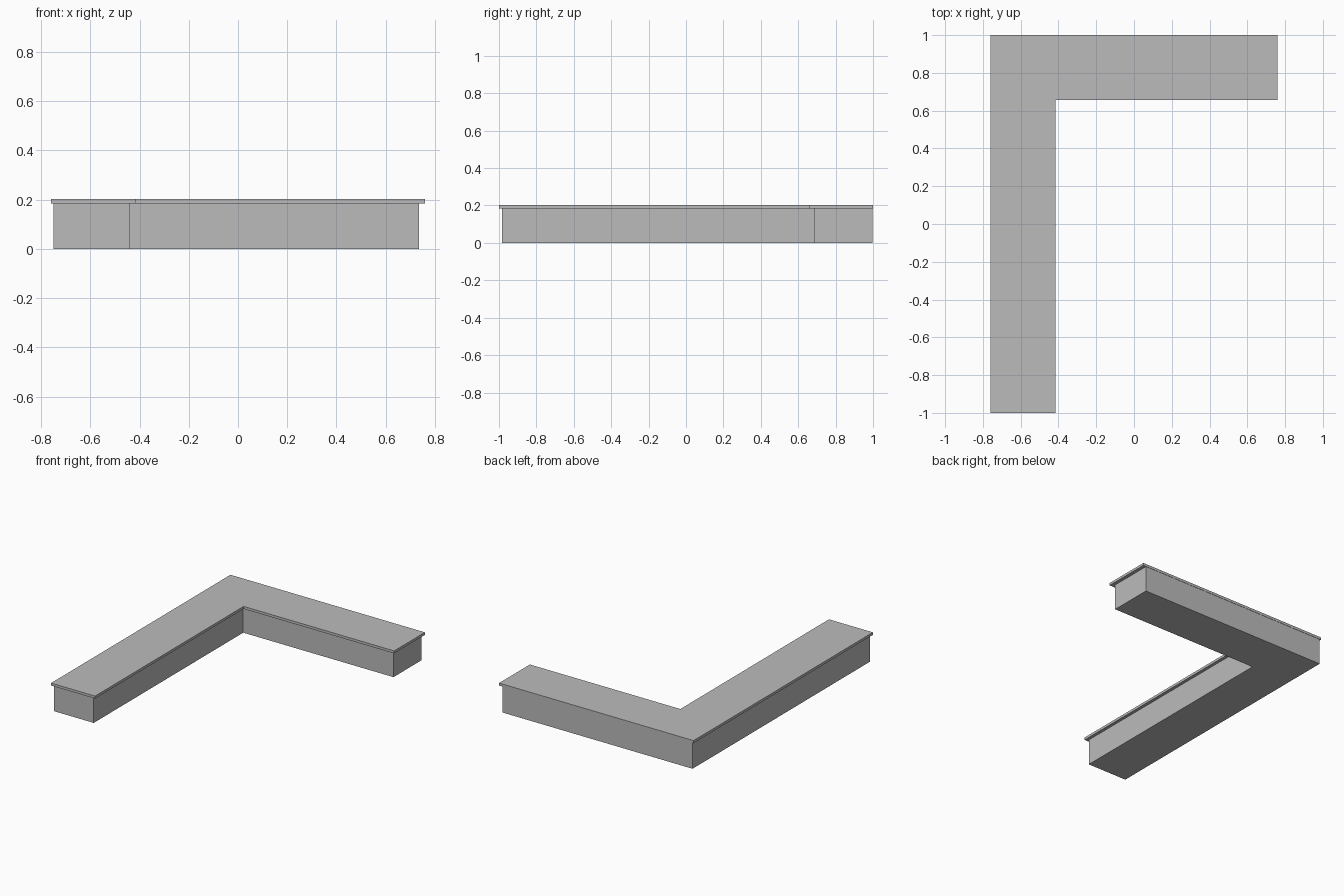
import bpy, bmesh

if "Cube" in bpy.data.objects:
    bpy.data.objects.remove(bpy.data.objects["Cube"])

grey = bpy.data.materials.new("plain grey")
grey.diffuse_color = (0.5, 0.5, 0.5, 1)
grey.use_nodes = True
grey.node_tree.nodes["Principled BSDF"].inputs["Base Color"].default_value = grey.diffuse_color


def l_prism(name, x0, x1, xi, y0, y1, yi, z0, z1):
    """L-shaped outline extruded upward; (xi, yi) is the inner corner."""
    outline = [(x0, y0), (xi, y0), (xi, yi), (x1, yi), (x1, y1), (x0, y1)]
    bm = bmesh.new()
    face = bm.faces.new([bm.verts.new((x, y, z0)) for x, y in outline])
    top = bmesh.ops.extrude_face_region(bm, geom=[face], use_keep_orig=True)
    verts = [v for v in top["geom"] if isinstance(v, bmesh.types.BMVert)]
    bmesh.ops.translate(bm, verts=verts, vec=(0, 0, z1 - z0))
    bmesh.ops.recalc_face_normals(bm, faces=bm.faces)
    mesh = bpy.data.meshes.new(name)
    bm.to_mesh(mesh)
    bm.free()
    mesh.materials.append(grey)
    obj = bpy.data.objects.new(name, mesh)
    bpy.context.collection.objects.link(obj)


# Counter body
l_prism("counter_base", -0.75, 0.735, -0.438, -0.983, 0.998, 0.684, 0, 0.184)
# Thin overhanging worktop
l_prism("worktop", -0.759, 0.759, -0.416, -1, 1, 0.657, 0.184, 0.202)
